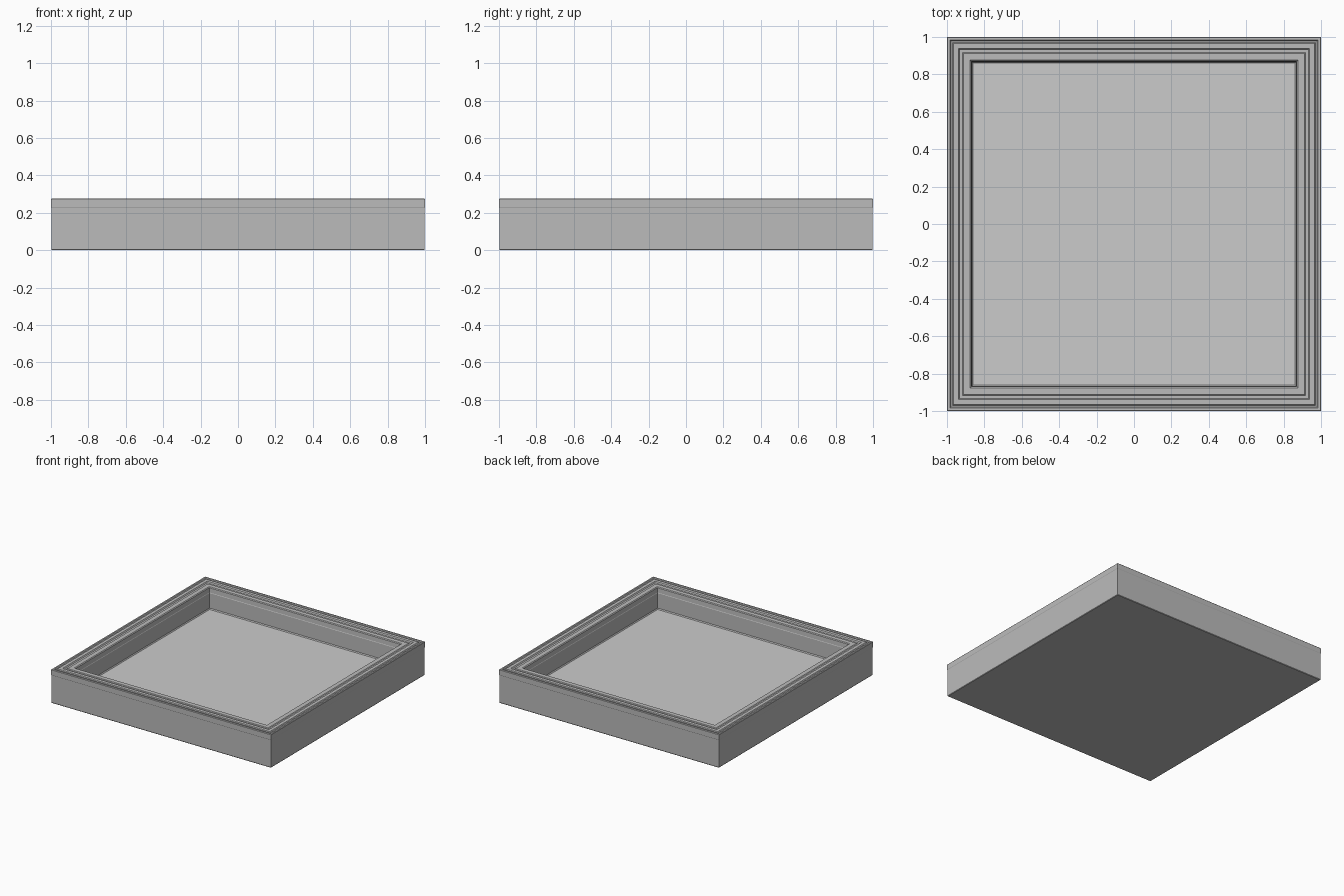
import bpy, bmesh

if "Cube" in bpy.data.objects:
    bpy.data.objects.remove(bpy.data.objects["Cube"])

FLOOR_HALF, FLOOR_Z = 0.86, 0.095


def new_object(name, bm, grey):
    bmesh.ops.recalc_face_normals(bm, faces=bm.faces)
    mesh = bpy.data.meshes.new(name)
    bm.to_mesh(mesh)
    bm.free()
    obj = bpy.data.objects.new(name, mesh)
    bpy.context.collection.objects.link(obj)
    mat = bpy.data.materials.new(name + "_grey")
    mat.diffuse_color = (grey, grey, grey, 1)
    mat.use_nodes = True
    mat.node_tree.nodes["Principled BSDF"].inputs["Base Color"].default_value = mat.diffuse_color
    mesh.materials.append(mat)
    return obj


def square_ring(bm, half, z):
    return [bm.verts.new((sx * half, sy * half, z))
            for sx, sy in ((-1, -1), (1, -1), (1, 1), (-1, 1))]


# Moulded frame: cross-section (half width, height) from the base up, over the rim and down inside
profile = [
    (0.995, 0.0), (0.998, 0.004), (0.998, 0.228), (1.0, 0.232),
    (1.0, 0.273), (0.996, 0.277), (0.984, 0.277), (0.979, 0.271),
    (0.970, 0.271), (0.965, 0.277),
    (0.938, 0.277), (0.932, 0.268), (0.918, 0.268), (0.912, 0.273),
    (0.876, 0.273), (0.870, 0.267), (0.868, 0.230),
    (0.866, 0.226), (0.866, 0.103), (FLOOR_HALF, FLOOR_Z),
]
bm = bmesh.new()
rings = [square_ring(bm, h, z) for h, z in profile]
for a, b in zip(rings, rings[1:]):
    for i in range(4):
        j = (i + 1) % 4
        bm.faces.new((a[i], a[j], b[j], b[i]))
bm.faces.new(list(reversed(rings[0])))   # flat underside
# the open inner ring is temporarily capped so normals orient reliably
cap = bm.faces.new(rings[-1])
bmesh.ops.recalc_face_normals(bm, faces=bm.faces)
bmesh.ops.delete(bm, geom=[cap], context='FACES_ONLY')
new_object("tray_frame", bm, 0.5)

# Lighter recessed floor panel
bm = bmesh.new()
bm.faces.new(square_ring(bm, FLOOR_HALF, FLOOR_Z))
new_object("floor_panel", bm, 0.8)
